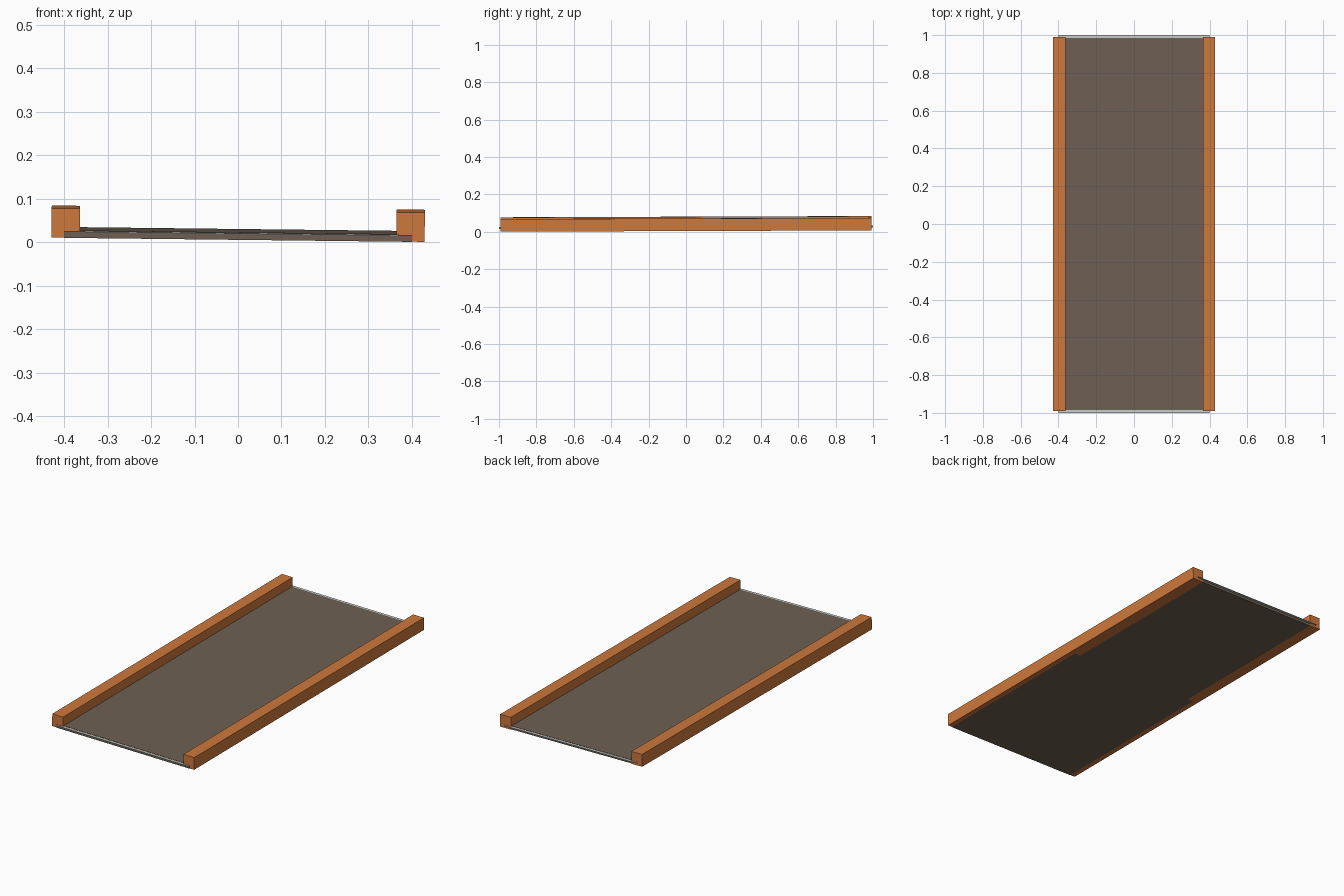
import bpy
from mathutils import Matrix, Vector

cube = bpy.data.objects.get("Cube")
if cube:
    bpy.data.objects.remove(cube, do_unlink=True)


def material(name, rgb):
    mat = bpy.data.materials.new(name)
    mat.use_nodes = True
    mat.diffuse_color = (*rgb, 1)
    mat.node_tree.nodes["Principled BSDF"].inputs["Base Color"].default_value = (*rgb, 1)
    return mat


orange = material("orange_wood", (0.61, 0.19, 0.045))
brown = material("grey_brown", (0.158, 0.118, 0.087))
pale = material("pale_grey", (0.58, 0.63, 0.60))

# The whole ramp rests slightly tilted on one corner
ROLL, PITCH, LIFT = 0.0115, 0.0034, 0.0088


def box(name, low, high, mat, extra_pitch=0.0):
    """Axis box between two corners, then tilted into its resting pose."""
    low, high = Vector(low), Vector(high)
    bpy.ops.mesh.primitive_cube_add(size=1)
    obj = bpy.context.object
    obj.name = name
    tilt = (Matrix.Translation((0, 0, LIFT))
            @ Matrix.Rotation(ROLL, 4, 'Y')
            @ Matrix.Rotation(PITCH + extra_pitch, 4, 'X'))
    obj.data.transform(tilt @ Matrix.Translation((low + high) / 2)
                       @ Matrix.Diagonal((*(high - low), 1)))
    obj.data.materials.append(mat)
    return obj


# Side rails
for side, sign in (("left", 1), ("right", -1)):
    xs = sorted((sign * 0.364, sign * 0.429))
    box(side + "_rail", (xs[0], -0.991, 0), (xs[1], 0.991, 0.067), orange)

# Deck board, thin plate sticking out at both ends, and walking surface
SKEW = 0.0004
box("deck_board", (-0.4, -0.993, 0), (0.4, 0.988, 0.0135), brown, SKEW)
box("end_plate", (-0.4, -1, 0.0135), (0.4, 1, 0.016), pale, SKEW)
box("deck_surface", (-0.4, -0.985, 0.016), (0.4, 0.985, 0.0175), brown, SKEW)
